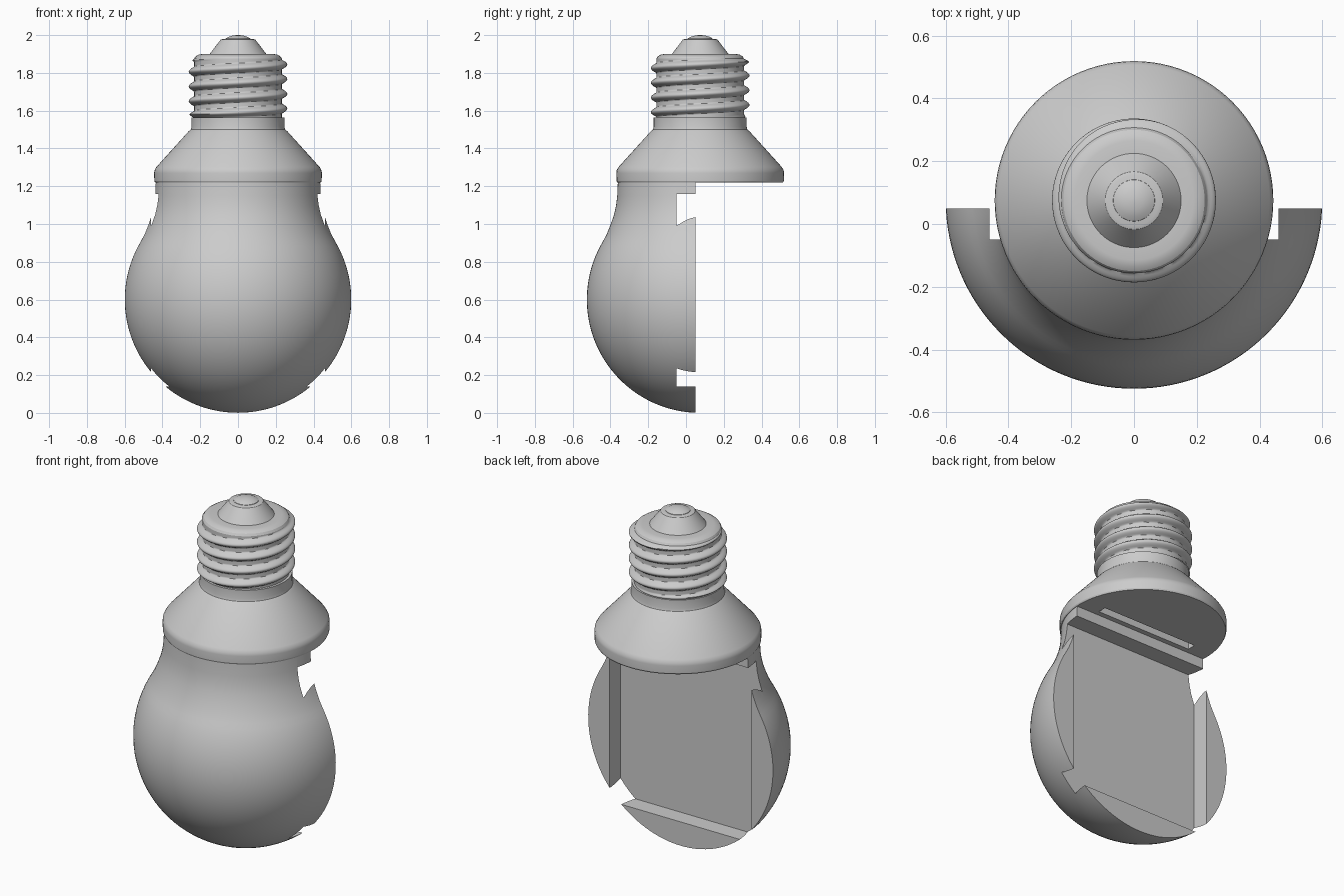
import bpy, bmesh, math

AXIS_Y = 0.075      # lathe axis of the bulb
CUT_Y = 0.05        # flat back of the half globe

cube = bpy.data.objects.get("Cube")
if cube:
    bpy.data.objects.remove(cube, do_unlink=True)

grey = bpy.data.materials.new("plain_grey")
grey.use_nodes = True
grey.diffuse_color = (0.6, 0.6, 0.6, 1)
grey.node_tree.nodes["Principled BSDF"].inputs["Base Color"].default_value = (0.6, 0.6, 0.6, 1)


def finish(name, bm):
    bmesh.ops.recalc_face_normals(bm, faces=bm.faces)
    mesh = bpy.data.meshes.new(name)
    bm.to_mesh(mesh)
    bm.free()
    mesh.materials.append(grey)
    ob = bpy.data.objects.new(name, mesh)
    bpy.context.collection.objects.link(ob)
    return ob


def activate(ob):
    bpy.ops.object.select_all(action='DESELECT')
    ob.select_set(True)
    bpy.context.view_layer.objects.active = ob


def smooth(ob, angle=25):
    activate(ob)
    bpy.ops.object.shade_smooth_by_angle(angle=math.radians(angle))


def tube(name, heights, radius, n):
    """Closed solid of rings; radius(i, theta) gives each ring's shape."""
    bm = bmesh.new()
    rings = []
    for i, z in enumerate(heights):
        angles = [2 * math.pi * k / n for k in range(n)]
        rings.append([bm.verts.new((radius(i, a) * math.cos(a),
                                    AXIS_Y + radius(i, a) * math.sin(a), z)) for a in angles])
    for low, high in zip(rings, rings[1:]):
        for k in range(n):
            j = (k + 1) % n
            bm.faces.new((low[k], low[j], high[j], high[k]))
    bm.faces.new(rings[0][::-1])
    bm.faces.new(rings[-1])
    return finish(name, bm)


def lathe(name, profile, n=96):
    return tube(name, [z for r, z in profile], lambda i, a: profile[i][0], n)


def box(name, x, y, z):
    bm = bmesh.new()
    bmesh.ops.create_cube(bm, size=1)
    for v in bm.verts:
        v.co = [lo + (c + 0.5) * (hi - lo) for c, (lo, hi) in zip(v.co, (x, y, z))]
    return finish(name, bm)


def cut(ob, cutter):
    cutter.hide_render = True
    mod = ob.modifiers.new("cut", 'BOOLEAN')
    mod.operation = 'DIFFERENCE'
    mod.solver = 'EXACT'
    mod.object = cutter
    activate(ob)
    bpy.ops.object.modifier_apply(modifier=mod.name)
    bpy.data.objects.remove(cutter, do_unlink=True)


# Half globe: sphere blending into a straight neck
R = 0.6
globe = [(R * math.sin(t), R - R * math.cos(t))
         for t in (math.radians(a) for a in range(1, 122, 3))]
globe += [(0.493, 0.95), (0.473, 1.0), (0.456, 1.05), (0.445, 1.1), (0.439, 1.15), (0.436, 1.22)]
half_globe = lathe("half_globe", globe, 128)
cut(half_globe, box("back_cutter", (-1, 1), (CUT_Y, 1), (-1, 2)))

# Rectangular pocket in the flat back, with two screw holes
cut(half_globe, box("pocket_cutter", (-0.46, 0.46), (-0.05, 0.2), (0.14, 1.16)))
for x, z in ((0.2, 0.44), (-0.2, 1.01)):
    bm = bmesh.new()
    bmesh.ops.create_cone(bm, cap_ends=True, segments=24, radius1=0.023, radius2=0.023, depth=0.2)
    for v in bm.verts:
        v.co = (x + v.co.x, -0.05 + v.co.z, z + v.co.y)
    cut(half_globe, finish("hole_cutter", bm))
smooth(half_globe)

# Conical collar with a slot underneath
collar = lathe("collar", [(0.439, 1.22), (0.443, 1.228), (0.444, 1.27), (0.442, 1.285),
                          (0.432, 1.302), (0.262, 1.49), (0.25, 1.5), (0.246, 1.515),
                          (0.246, 1.565)])
cut(collar, box("slot_cutter", (-0.31, 0.31), (0.08, 0.13), (1.1, 1.26)))
smooth(collar)

# Screw thread: helical ridge on a cylinder, fading at both ends
PITCH = 0.078
BOTTOM, TOP, STEPS = 1.56, 1.875, 72
levels = [BOTTOM + (TOP - BOTTOM) * i / STEPS for i in range(STEPS + 1)]


def thread_radius(i, a):
    z = levels[i]
    wave = math.cos(2 * math.pi * (z - 1.845) / PITCH - a)
    fade = min(1, max(0, (z - BOTTOM) / 0.02), max(0, (TOP - z) / 0.015))
    return 0.232 + 0.029 * fade * max(0, (wave + 0.45) / 1.45) ** 0.8


smooth(tube("screw_thread", levels, thread_radius, 96), 50)

# Rounded shoulder, insulator cone and contact button
smooth(lathe("shoulder", [(0.232, 1.86), (0.232, 1.875), (0.225, 1.887), (0.21, 1.896),
                          (0.19, 1.9), (0.14, 1.9)]))
smooth(lathe("insulator_cone", [(0.15, 1.895), (0.15, 1.9), (0.098, 1.968), (0.092, 1.976),
                                (0.08, 1.98)]))
smooth(lathe("contact_button", [(0.068, 1.975), (0.066, 1.982), (0.05, 1.991),
                                (0.03, 1.997), (0.008, 2.0)], 48))
